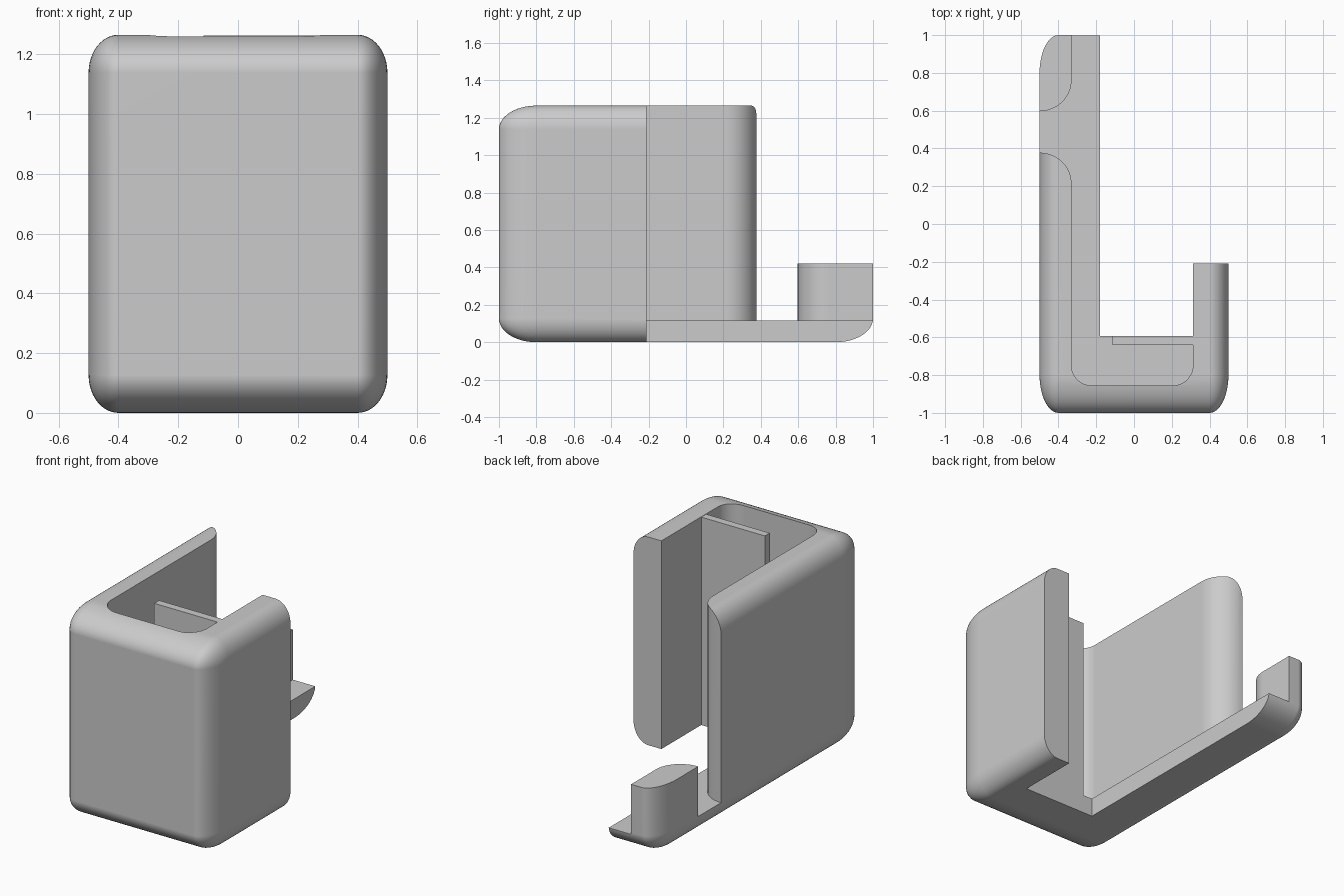
import bpy, bmesh, math

HEIGHT = 1.265
FLOOR = 0.1155
INNER_LEFT, INNER_RIGHT = -0.331, 0.3125
INNER_FRONT, FLOOR_EDGE, WALL_END = -0.855, -0.593, -0.21

default_cube = bpy.data.objects.get("Cube")
if default_cube:
    bpy.data.objects.remove(default_cube, do_unlink=True)

grey = bpy.data.materials.new("light grey")
grey.use_nodes = True
COLOUR = (0.6, 0.6, 0.6, 1)
grey.diffuse_color = COLOUR
grey.node_tree.nodes["Principled BSDF"].inputs["Base Color"].default_value = COLOUR


def finish(name, bm):
    bmesh.ops.recalc_face_normals(bm, faces=bm.faces)
    mesh = bpy.data.meshes.new(name)
    bm.to_mesh(mesh)
    bm.free()
    mesh.materials.append(grey)
    obj = bpy.data.objects.new(name, mesh)
    bpy.context.collection.objects.link(obj)
    return obj


def prism(name, profile, low, high):
    """Extrude a plan outline between two heights."""
    bm = bmesh.new()
    face = bm.faces.new([bm.verts.new((x, y, low)) for x, y in profile])
    top = bmesh.ops.extrude_face_region(bm, geom=[face])["geom"]
    moved = [v for v in top if isinstance(v, bmesh.types.BMVert)]
    bmesh.ops.translate(bm, verts=moved, vec=(0, 0, high - low))
    return finish(name, bm)


def rectangle(x0, x1, y0, y1):
    return [(x0, y0), (x1, y0), (x1, y1), (x0, y1)]


def arc(cx, cy, rx, ry, start, end, steps=12):
    angles = [math.radians(start + (end - start) * i / steps) for i in range(steps + 1)]
    return [(cx + rx * math.cos(a), cy + ry * math.sin(a)) for a in angles]


# Rounded outer block, rounded as a unit cube and then stretched
bm = bmesh.new()
bmesh.ops.create_cube(bm, size=1)
bmesh.ops.bevel(bm, geom=bm.edges[:], offset=0.1, segments=12, profile=0.5, affect="EDGES")
bmesh.ops.scale(bm, vec=(1, 2, HEIGHT), verts=bm.verts)
bmesh.ops.translate(bm, vec=(0, 0, HEIGHT / 2), verts=bm.verts)
holder = finish("holder_body", bm)

# Cavity above the floor, with the rounded slot through the side wall
thick, corner = INNER_LEFT + 0.5, 0.107
cavity = [(INNER_LEFT, 1.5)]
cavity += arc(-0.5, 0.76, thick, 0.163, 0, -90)
cavity += [(-0.7, 0.597), (-0.7, 0.378)]
cavity += arc(-0.5, 0.215, thick, 0.163, 90, 0)
cavity += arc(INNER_LEFT + corner, INNER_FRONT + corner, corner, corner, 180, 270)
cavity += arc(INNER_RIGHT - corner, INNER_FRONT + corner, corner, corner, 270, 360)
cavity += [(INNER_RIGHT, WALL_END), (0.7, WALL_END), (0.7, 1.5)]

# Opening through the floor, stopping at the short wall
opening = [(-0.18, FLOOR_EDGE), (INNER_RIGHT, FLOOR_EDGE), (INNER_RIGHT, WALL_END),
           (0.7, WALL_END), (0.7, 1.5), (-0.18, 1.5)]

cutters = [
    prism("cavity_cutter", cavity, FLOOR, 2),
    prism("floor_cutter", opening, -0.5, 2),
    prism("post_height_cutter", rectangle(-0.8, -0.1, 0.48, 1.6), 0.42, 2),
]
bpy.context.view_layer.objects.active = holder
for cutter in cutters:
    cutter.hide_render = True
    cut = holder.modifiers.new("cut", "BOOLEAN")
    cut.operation, cut.solver, cut.object = "DIFFERENCE", "EXACT", cutter
    bpy.ops.object.modifier_apply(modifier=cut.name)
    bpy.data.objects.remove(cutter, do_unlink=True)

# Smooth curves with crisp cut edges and even flats
bpy.ops.object.select_all(action="DESELECT")
holder.select_set(True)
bpy.ops.object.shade_smooth_by_angle(angle=math.radians(30))
weights = holder.modifiers.new("even_normals", "WEIGHTED_NORMAL")
weights.keep_sharp = True

# Thin partition standing on the floor edge
prism("partition", rectangle(-0.115, INNER_RIGHT, -0.64, FLOOR_EDGE), FLOOR, HEIGHT - 0.002)
